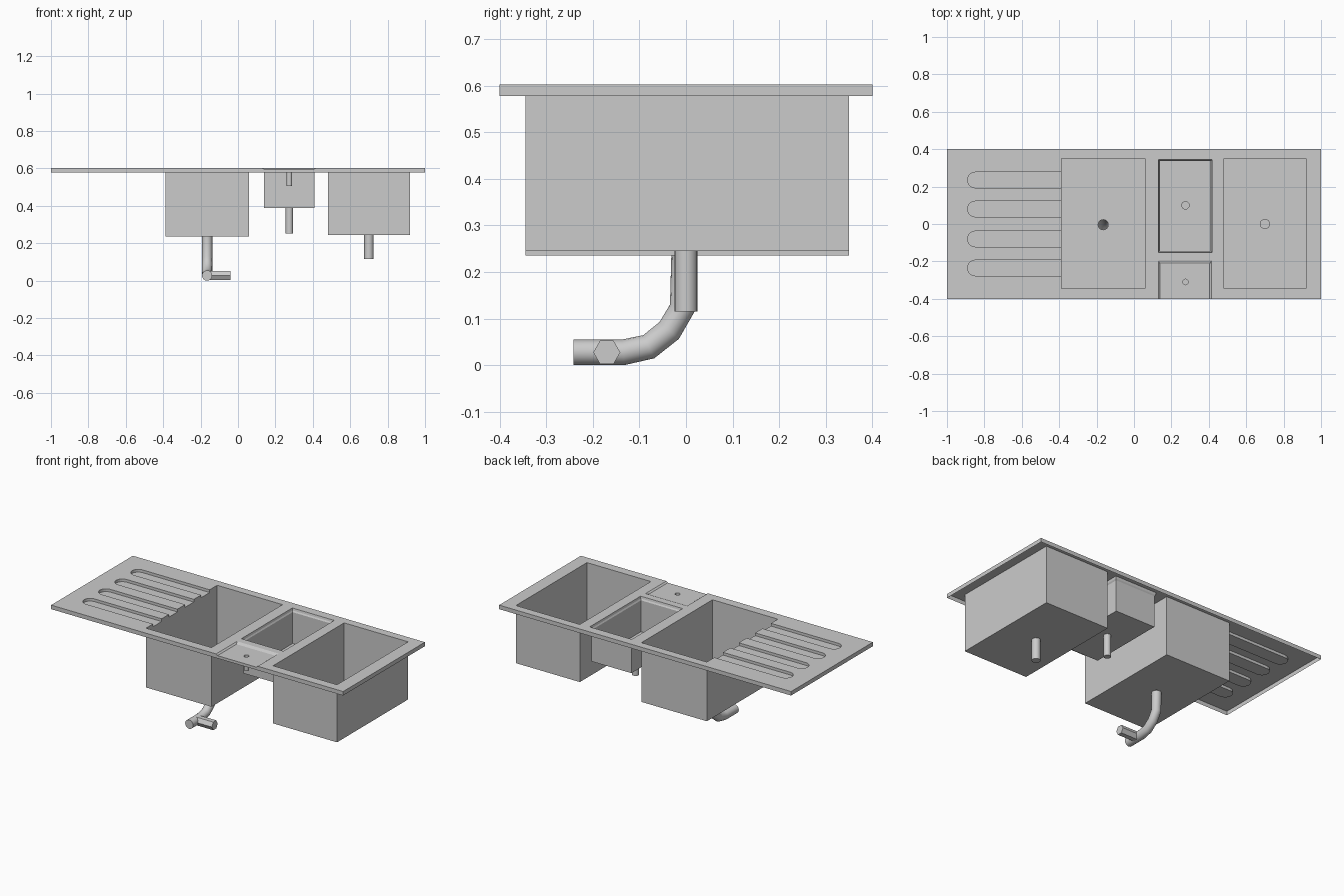
import bpy, bmesh
from math import sin, cos, pi
from mathutils import Vector

if "Cube" in bpy.data.objects:
    bpy.data.objects.remove(bpy.data.objects["Cube"])

TOP, SKIRT, GROOVE, TAP = 0.605, 0.58, 0.588, 0.597
B1 = (-0.388, 0.06, -0.345, 0.35)     # main bowl: x0, x1, y0, y1
B2 = (0.482, 0.92, -0.345, 0.35)      # second bowl
SM = (0.13, 0.418, -0.153, 0.345)     # small bowl
GR, GX = 0.042, -0.848                # groove radius and end-arc centre
GROOVES = (-0.235, -0.08, 0.08, 0.235)


def rect(b, inset=0.0):
    x0, x1, y0, y1 = b[0] + inset, b[1] - inset, b[2] + inset, b[3] - inset
    return [(x0, y0), (x1, y0), (x1, y1), (x0, y1)]


def circle(x, y, r, n=16):
    return [(x + r * cos(2 * pi * i / n), y + r * sin(2 * pi * i / n)) for i in range(n)]


def groove(y):
    # U-shaped outline, open towards the main bowl
    arc = [(GX - GR * sin(pi * i / 10), y + GR * cos(pi * i / 10)) for i in range(11)]
    return [(B1[0], y + GR)] + arc + [(B1[0], y - GR)]


def at(loop, z):
    return [(x, y, z) for x, y in loop]


def sheet(bm, *loops):
    # flat sheet, first loop outside, the others are holes
    edges = []
    for loop in loops:
        vs = [bm.verts.new(p) for p in loop]
        edges += [bm.edges.new((vs[i - 1], vs[i])) for i in range(len(vs))]
    res = bmesh.ops.triangle_fill(bm, edges=edges, use_beauty=True, use_dissolve=False,
                                  normal=(0, 0, 1))
    for f in res["geom"]:
        if isinstance(f, bmesh.types.BMFace):
            f.normal_update()
            if f.normal.z < 0:
                f.normal_flip()


def walls(bm, loops, closed=True):
    rings = [[bm.verts.new(p) for p in loop] for loop in loops]
    for a, b in zip(rings, rings[1:]):
        for i in range(0 if closed else 1, len(a)):
            bm.faces.new((a[i - 1], a[i], b[i], b[i - 1]))
    return rings


def finish(bm, name, smooth=False):
    bmesh.ops.remove_doubles(bm, verts=bm.verts, dist=1e-5)
    if smooth:
        bmesh.ops.recalc_face_normals(bm, faces=bm.faces)
    me = bpy.data.meshes.new(name)
    bm.to_mesh(me)
    bm.free()
    ob = bpy.data.objects.new(name, me)
    bpy.context.collection.objects.link(ob)
    if smooth:
        bpy.ops.object.select_all(action='DESELECT')
        ob.select_set(True)
        bpy.context.view_layer.objects.active = ob
        bpy.ops.object.shade_smooth_by_angle(angle=0.7)


def pipe(name, path, r, side, n=16, caps=(False, True), smooth=True):
    # sweep a round section along a planar path; side is the plane normal
    bm = bmesh.new()
    pts, side = [Vector(p) for p in path], Vector(side)
    rings = []
    for i, p in enumerate(pts):
        a = (p - pts[i - 1]).normalized() if i else Vector()
        b = (pts[i + 1] - p).normalized() if i + 1 < len(pts) else Vector()
        up = (a + b).normalized().cross(side)
        rings.append([p + r * (side * cos(2 * pi * k / n) + up * sin(2 * pi * k / n))
                      for k in range(n)])
    rings = walls(bm, rings)
    for cap, ring in zip(caps, (rings[0], rings[-1])):
        if cap:
            bm.faces.new(ring)
    finish(bm, name, smooth)


# Worktop: sheet with openings, skirt and tap recess
t0, t1, ty = 0.13, 0.415, -0.195
notch = [(t0, -0.4), (t0, ty), (t1, ty), (t1, -0.4)]
floor = [(t0 + 0.01, -0.4), (t0 + 0.01, ty - 0.02), (t1 - 0.01, ty - 0.02), (t1 - 0.01, -0.4)]
opening = [(B1[0], B1[2]), (B1[1], B1[2]), (B1[1], B1[3]), (B1[0], B1[3])]
for y in reversed(GROOVES):
    opening += groove(y)
bm = bmesh.new()
outline = [(-1, -0.4)] + notch + [(1, -0.4), (1, 0.4), (-1, 0.4)]
sheet(bm, at(outline, TOP), at(opening, TOP), at(rect(SM), TOP), at(rect(B2), TOP))
walls(bm, [at(notch, TOP), at(floor, TAP)], closed=False)
sheet(bm, at(floor, TAP), at(circle(0.275, -0.31, 0.015), TAP))
rim = [(-1, -0.4, TOP), (t0, -0.4, TOP), (t0 + 0.01, -0.4, TAP), (t1 - 0.01, -0.4, TAP),
       (t1, -0.4, TOP), (1, -0.4, TOP), (1, 0.4, TOP), (-1, 0.4, TOP)]
walls(bm, [[(x, y, SKIRT) for x, y, z in rim], rim])
finish(bm, "worktop")

# Drainer grooves
bm = bmesh.new()
for y in GROOVES:
    walls(bm, [at(groove(y), TOP), at(groove(y), GROOVE)], closed=False)
    sheet(bm, at(groove(y), GROOVE))
finish(bm, "drainer_grooves")

# Main bowl, its left wall notched by the grooves
bm = bmesh.new()
z1 = 0.238
walls(bm, [at(opening[:4], TOP), at(opening[:4], z1)], closed=False)
prof = [(B1[2], z1), (B1[2], TOP)]
for y in GROOVES:
    prof += [(y - GR, TOP), (y - GR, GROOVE), (y + GR, GROOVE), (y + GR, TOP)]
prof += [(B1[3], TOP), (B1[3], z1)]
bm.faces.new([bm.verts.new((B1[0], y, z)) for y, z in prof])
sheet(bm, at(rect(B1), z1), at(circle(-0.165, -0.004, 0.027), z1))
finish(bm, "main_bowl")

# Second bowl and small bowl with a stepped lip
for name, box, steps, drain in (
        ("second_bowl", B2, [(0, TOP), (0, 0.248)], (0.70, 0, 0.025)),
        ("small_bowl", SM, [(0, TOP), (0.003, 0.592), (0.008, 0.584), (0.008, 0.39)],
         (0.275, 0.1, 0.02))):
    bm = bmesh.new()
    walls(bm, [at(rect(box, i), z) for i, z in steps])
    i, z = steps[-1]
    sheet(bm, at(rect(box, i), z), at(circle(*drain), z))
    finish(bm, name)

# Drain stubs, tap stem and waste pipe
X = (1, 0, 0)
pipe("second_drain", [(0.70, 0, 0.248), (0.70, 0, 0.118)], 0.025, X)
pipe("small_drain", [(0.275, 0.1, 0.39), (0.275, 0.1, 0.255)], 0.02, X)
pipe("tap_stem", [(0.275, -0.31, TAP), (0.275, -0.31, 0.51)], 0.015, X)
bend = [(-0.004, z1), (-0.008, 0.125), (-0.036, 0.077), (-0.08, 0.042), (-0.135, 0.03), (-0.242, 0.03)]
pipe("waste_pipe", [(-0.165, y, z) for y, z in bend], 0.0275, X)
pipe("waste_branch", [(-0.165, -0.17, 0.03), (-0.04, -0.17, 0.03)], 0.029, (0, 1, 0),
     n=6, caps=(True, True), smooth=False)
# Settle on the ground
bpy.context.view_layer.update()
low = min((o.matrix_world @ v.co).z for o in bpy.data.objects for v in o.data.vertices)
for o in bpy.data.objects:
    o.location.z -= low
